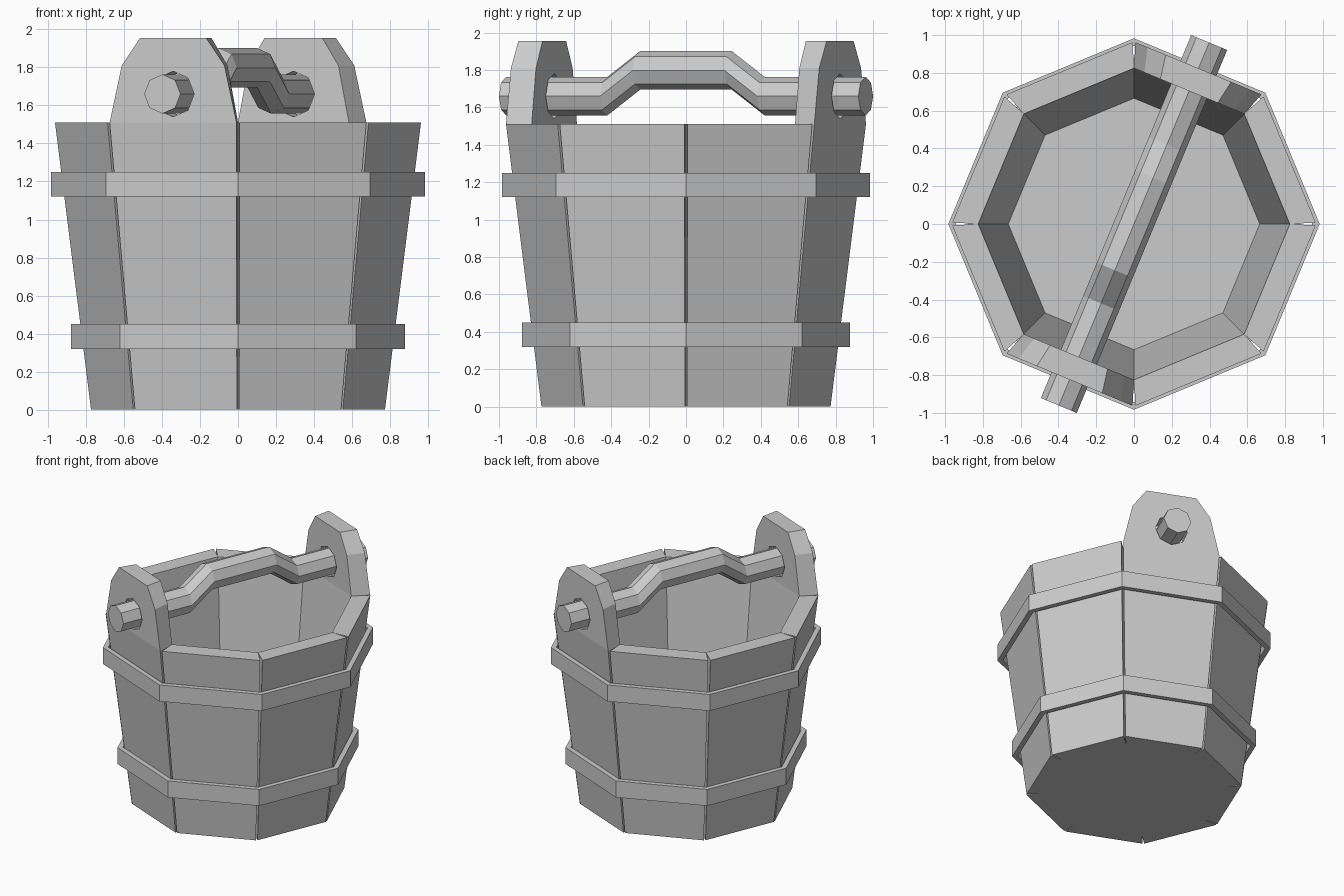
import bpy, bmesh
from math import sin, cos, pi, radians
from mathutils import Matrix, Vector

if "Cube" in bpy.data.objects:
    bpy.data.objects.remove(bpy.data.objects["Cube"])


def finish(bm, name, matrix=None):
    if matrix is not None:
        bm.transform(matrix)
    bmesh.ops.recalc_face_normals(bm, faces=bm.faces)
    me = bpy.data.meshes.new(name)
    bm.to_mesh(me)
    bm.free()
    ob = bpy.data.objects.new(name, me)
    bpy.context.collection.objects.link(ob)
    return ob


def skin(name, rings, matrix=None, closed=False):
    """Join equal-length rings of points with quads; cap the ends unless closed."""
    bm = bmesh.new()
    rows = [[bm.verts.new(p) for p in r] for r in rings]
    n = len(rows[0])
    pairs = list(zip(rows, rows[1:]))
    if closed:
        pairs.append((rows[-1], rows[0]))
    for a, b in pairs:
        for i in range(n):
            j = (i + 1) % n
            bm.faces.new((a[i], a[j], b[j], b[i]))
    if not closed:
        bm.faces.new(rows[0])
        bm.faces.new(rows[-1])
    return finish(bm, name, matrix)


def octagon(r, z):
    return [(r * cos(i * pi / 4), r * sin(i * pi / 4), z) for i in range(8)]


def bar(name, path, r, matrix):
    """Octagonal bar along local x through (x, z) points."""
    return skin(name, [[(x, r * cos(i * pi / 4), z + r * sin(i * pi / 4))
                        for i in range(8)] for x, z in path], matrix)


# Stave: wedge section, rows of (height, taper scale, width factor)
OUT_D, IN_D = 0.892, 0.762
OUT_W, IN_W = 0.361, 0.316


def stave(name, rows, matrix):
    return skin(name, [[(OUT_D * k, -OUT_W * w, z), (OUT_D * k, OUT_W * w, z),
                        (IN_D * k, IN_W * w, z), (IN_D * k, -IN_W * w, z)]
                       for z, k, w in rows], matrix)


BODY = [(0, 0.803, 0.803), (1.51, 1, 1)]
EAR = [(1.81, 1, 0.81), (1.955, 1, 0.52)]
PIVOT_Z = 1.66

for i in range(8):
    turn = Matrix.Rotation(radians(22.5 + 45 * i), 4, 'Z')
    if i % 4 != 1:
        # widths already follow the taper factor
        stave("stave", BODY, turn)
        continue
    # Tall stave with an eye for the handle
    ear = stave("eared_stave", BODY + EAR, turn)
    cutter = bar("eye_cutter", [(0.5, PIVOT_Z), (1.2, PIVOT_Z)], 0.12, turn)
    cutter.hide_render = True
    mod = ear.modifiers.new("eye", 'BOOLEAN')
    mod.operation = 'DIFFERENCE'
    mod.solver = 'EXACT'
    mod.object = cutter
    bpy.context.view_layer.objects.active = ear
    bpy.ops.object.modifier_apply(modifier=mod.name)
    bpy.data.objects.remove(cutter)

# Floor
skin("floor", [octagon(0.667, 0), octagon(0.667, 0.03)])

# Hoops
for name, r, z0, z1 in (("lower_hoop", 0.877, 0.32, 0.45),
                        ("upper_hoop", 0.983, 1.12, 1.25)):
    ri = r - 0.04
    skin(name, [octagon(r, z0), octagon(r, z1), octagon(ri, z1), octagon(ri, z0)],
         closed=True)

# Cranked handle
half = [(0.265, 1.798), (0.455, PIVOT_Z), (1.04, PIVOT_Z)]
path = [(-x, z) for x, z in reversed(half)] + half
bar("handle", path, 0.103, Matrix.Rotation(radians(67.5), 4, 'Z'))
